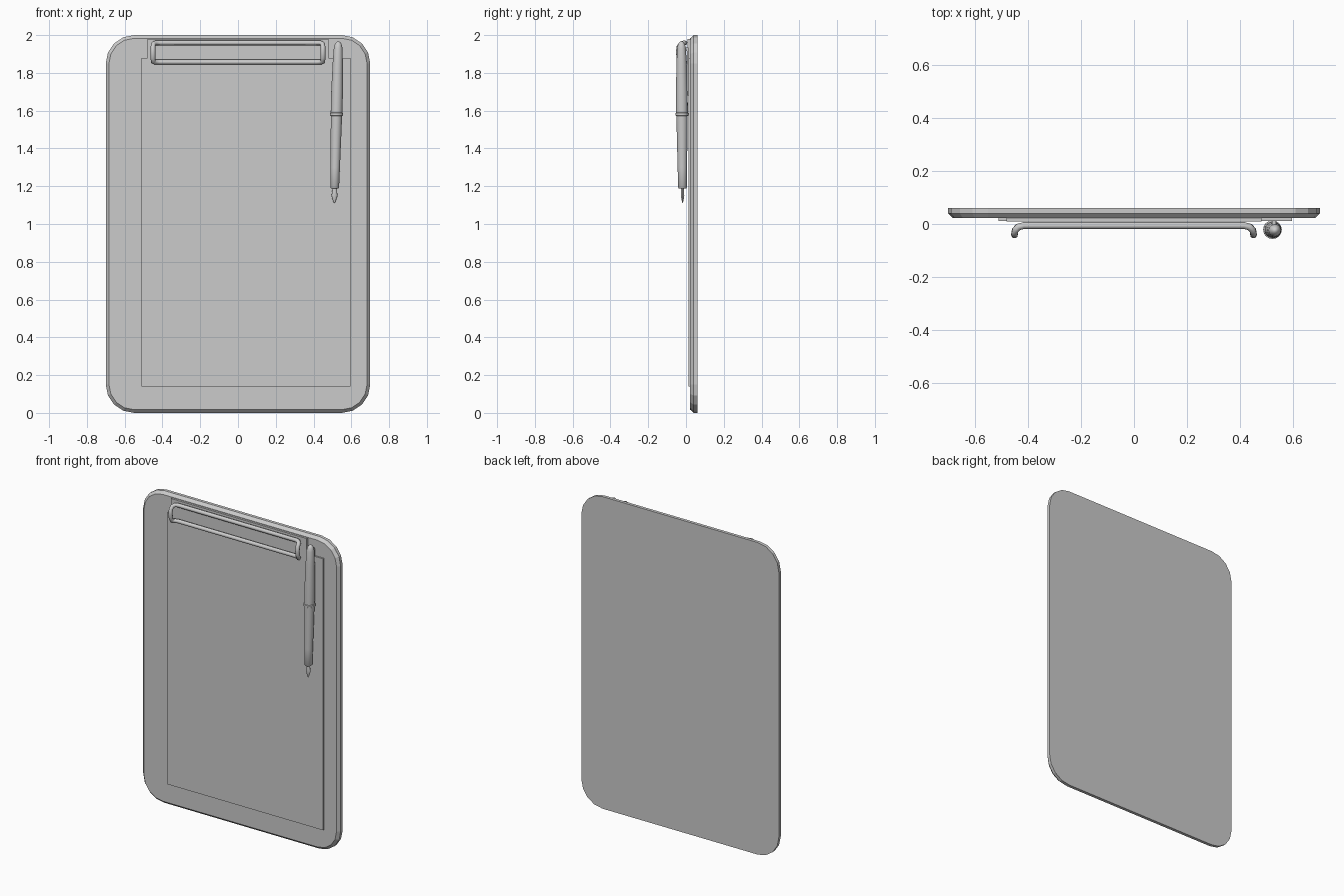
import bpy, bmesh
from math import sin, cos, pi
from mathutils import Vector

if "Cube" in bpy.data.objects:
    bpy.data.objects.remove(bpy.data.objects["Cube"])


def finish(name, bm, angle=None):
    bmesh.ops.recalc_face_normals(bm, faces=bm.faces)
    me = bpy.data.meshes.new(name)
    bm.to_mesh(me)
    bm.free()
    ob = bpy.data.objects.new(name, me)
    bpy.context.collection.objects.link(ob)
    if angle:
        bpy.context.view_layer.objects.active = ob
        ob.select_set(True)
        bpy.ops.object.shade_smooth_by_angle(angle=angle)
        ob.select_set(False)
    return ob


def skin(name, rings, angle=None, closed=False):
    """Bridge a list of equal-length point rings; cap the ends unless closed."""
    bm = bmesh.new()
    vs = [[bm.verts.new(p) for p in r] for r in rings]
    n = len(vs[0])
    pairs = list(zip(vs, vs[1:])) + ([(vs[-1], vs[0])] if closed else [])
    for a, b in pairs:
        for i in range(n):
            j = (i + 1) % n
            bm.faces.new((a[i], a[j], b[j], b[i]))
    if not closed:
        bm.faces.new(vs[0])
        bm.faces.new(vs[-1])
    return finish(name, bm, angle)


def box(name, x0, x1, y0, y1, z0, z1):
    return skin(name, [[(x0, y, z0), (x1, y, z0), (x1, y, z1), (x0, y, z1)]
                       for y in (y0, y1)])


def rounded(y, inset, seg=4, r=0.15):
    """Rounded board outline at depth y."""
    pts = []
    for k, (sx, sz) in enumerate(((1, 1), (-1, 1), (-1, -1), (1, -1))):
        for i in range(seg + 1):
            a = pi / 2 * (k + i / seg)
            pts.append((sx * (0.7 - r) + (r - inset) * cos(a), y,
                        1 + sz * (1 - r) + (r - inset) * sin(a)))
    return pts


# Board with chamfered front rim
skin("board", [rounded(0.022, 0.017), rounded(0.04, 0), rounded(0.06, 0)])

# Paper sheet and clip base plate
box("paper", -0.51, 0.595, 0.012, 0.022, 0.14, 1.88)
box("clip_plate", -0.48, 0.48, 0.009, 0.023, 1.865, 1.98)

# Clip wire: two straight bars joined by ends that bow forward
right = [(0.415, -0.006, 1.857), (0.438, -0.012, 1.857), (0.449, -0.026, 1.859),
         (0.45, -0.037, 1.88), (0.45, -0.041, 1.91), (0.45, -0.037, 1.938),
         (0.447, -0.024, 1.954), (0.435, -0.011, 1.959), (0.415, -0.006, 1.959)]
path = right + [(-x, y, z) for x, y, z in reversed(right)]
cu = bpy.data.curves.new("clip_wire", 'CURVE')
cu.dimensions = '3D'
cu.bevel_depth = 0.013
cu.bevel_resolution = 2
sp = cu.splines.new('POLY')
sp.points.add(len(path) - 1)
for p, co in zip(sp.points, path):
    p.co = (*co, 1)
sp.use_cyclic_u = True
sp.use_smooth = True
bpy.context.collection.objects.link(bpy.data.objects.new("clip_wire", cu))

# Pen parts are lathed about one slightly tilted axis
BOTTOM, TOP = Vector((0.51, -0.018, 1.11)), Vector((0.531, -0.024, 1.967))


def lathe(name, profile, sides=16, flat=1.0):
    rings = []
    for z, r in profile:
        c = BOTTOM.lerp(TOP, (z - BOTTOM.z) / (TOP.z - BOTTOM.z))
        rings.append([c + Vector((r * cos(2 * pi * i / sides),
                                  flat * r * sin(2 * pi * i / sides), 0))
                      for i in range(sides)])
    return skin(name, rings, 0.7)


lathe("pen_barrel", [(1.188, 0.019), (1.193, 0.023), (1.3, 0.025), (1.58, 0.03)])
lathe("pen_ring", [(1.572, 0.03), (1.575, 0.035), (1.587, 0.035), (1.59, 0.03)])
lathe("pen_cap", [(1.585, 0.031), (1.7, 0.031), (1.85, 0.027), (1.93, 0.023),
                  (1.952, 0.018), (1.962, 0.011), (1.967, 0.004)])
lathe("pen_nib", [(1.11, 0.002), (1.13, 0.01), (1.15, 0.016), (1.17, 0.013),
                  (1.19, 0.012)], 10, 0.6)

# Pocket clip behind the pen cap
box("pen_clip", 0.519, 0.535, 0.006, 0.014, 1.68, 1.93)
box("pen_clip_root", 0.52, 0.534, -0.01, 0.012, 1.915, 1.935)
